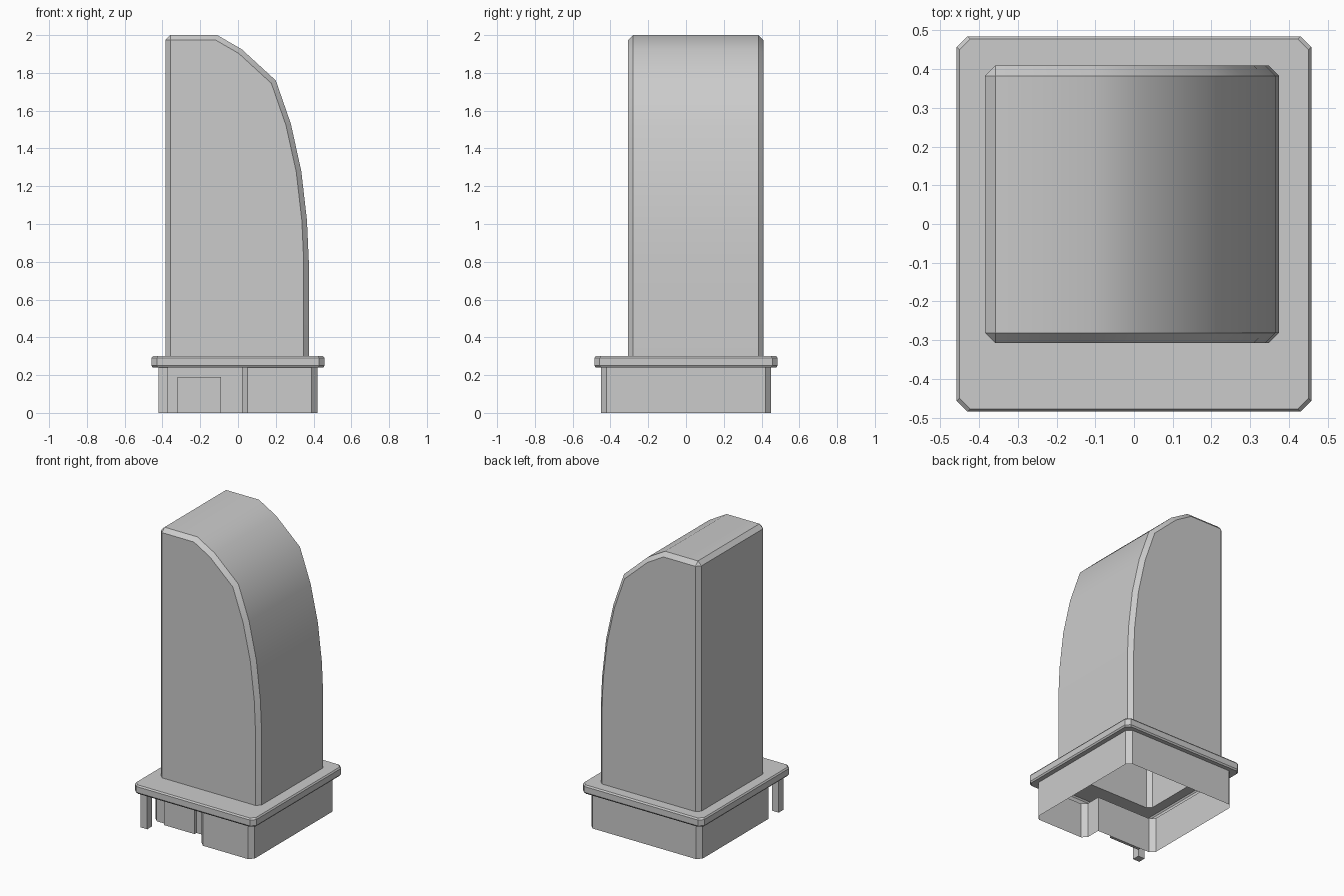
import bpy
import bmesh
import math

if "Cube" in bpy.data.objects:
    bpy.data.objects.remove(bpy.data.objects["Cube"], do_unlink=True)

grey = bpy.data.materials.new("concrete_grey")
grey.use_nodes = True
GREY = (0.6, 0.6, 0.6, 1)
grey.diffuse_color = GREY
grey.node_tree.nodes["Principled BSDF"].inputs["Base Color"].default_value = GREY


def finish(name, bm, smooth=False):
    bmesh.ops.recalc_face_normals(bm, faces=bm.faces)
    mesh = bpy.data.meshes.new(name)
    bm.to_mesh(mesh)
    bm.free()
    mesh.materials.append(grey)
    obj = bpy.data.objects.new(name, mesh)
    bpy.context.collection.objects.link(obj)
    if smooth:
        bpy.ops.object.select_all(action='DESELECT')
        obj.select_set(True)
        bpy.context.view_layer.objects.active = obj
        bpy.ops.object.shade_smooth_by_angle(angle=math.radians(30))
    return obj


def octagon(x0, x1, y0, y1, c):
    """Rectangle with cut corners."""
    return [(x0 + c, y0), (x1 - c, y0), (x1, y0 + c), (x1, y1 - c),
            (x1 - c, y1), (x0 + c, y1), (x0, y1 - c), (x0, y0 + c)]


def loop(bm, outline, z):
    return [bm.verts.new((x, y, z)) for x, y in outline]


def wall(bm, low, high):
    n = len(low)
    for i in range(n):
        j = (i + 1) % n
        bm.faces.new((low[i], low[j], high[j], high[i]))


def ring(bm, outer, inner):
    """Flat face between two outlines."""
    edges = []
    for vs in (outer, inner):
        for i, v in enumerate(vs):
            pair = (v, vs[(i + 1) % len(vs)])
            edges.append(bm.edges.get(pair) or bm.edges.new(pair))
    bmesh.ops.triangle_fill(bm, edges=edges, use_beauty=True)


def box(name, lo, hi):
    bm = bmesh.new()
    corners = [(lo[0], lo[1]), (hi[0], lo[1]), (hi[0], hi[1]), (lo[0], hi[1])]
    low, high = loop(bm, corners, lo[2]), loop(bm, corners, hi[2])
    wall(bm, low, high)
    bm.faces.new(low)
    bm.faces.new(high)
    return finish(name, bm)


EAVE, DECK, CUT = 0.24, 0.30, 0.027
RECESS = -0.32

# Ground floor walls, open below, with a recessed entrance at the front
base = [(0.05, -0.45), (0.39, -0.45), (0.42, -0.42), (0.42, 0.42),
        (0.39, 0.45), (-0.39, 0.45), (-0.42, 0.42), (-0.42, RECESS + 0.03),
        (-0.39, RECESS), (0.02, RECESS), (0.02, -0.42)]
bm = bmesh.new()
wall(bm, loop(bm, base, 0), loop(bm, base, EAVE))
finish("ground_floor", bm)

# Deck slab with softened rims, open inside
tower_foot = octagon(-0.385, 0.375, -0.308, 0.41, CUT)
bm = bmesh.new()
levels = []
for z, inset in ((EAVE, 0.007), (EAVE + 0.01, 0), (DECK - 0.01, 0), (DECK, 0.007)):
    hx, hy = 0.458 - inset, 0.485 - inset
    levels.append(loop(bm, octagon(-hx, hx, -hy, hy, 0.028), z))
for low, high in zip(levels, levels[1:]):
    wall(bm, low, high)
ring(bm, levels[0], loop(bm, base, EAVE))
ring(bm, levels[-1], loop(bm, tower_foot, DECK))
finish("deck_slab", bm)

# Tower with one curved side and cut edges
profile = [(-0.385, DECK), (0.375, DECK), (0.375, 0.80), (0.365, 1.02),
           (0.335, 1.28), (0.28, 1.53), (0.20, 1.76), (0.02, 1.925),
           (-0.11, 2.0), (-0.385, 2.0)]
bm = bmesh.new()
front = [bm.verts.new((x, -0.308, z)) for x, z in profile]
back = [bm.verts.new((x, 0.41, z)) for x, z in profile]
wall(bm, front, back)
bm.faces.new(front)
bm.faces.new(back)
bmesh.ops.recalc_face_normals(bm, faces=bm.faces)
floor_edge = lambda e: all(v.co.z < DECK + 0.001 for v in e.verts)
rims = [e for vs in (front, back) for e in
        (bm.edges.get((v, vs[i - 1])) for i, v in enumerate(vs))
        if not floor_edge(e)]
rims.append(bm.edges.get((front[-1], back[-1])))
bmesh.ops.bevel(bm, geom=rims, offset=CUT, offset_type='OFFSET',
                segments=1, profile=0.5, affect='EDGES')
under = [f for f in bm.faces if all(v.co.z < DECK + 0.001 for v in f.verts)]
bmesh.ops.delete(bm, geom=under, context='FACES')
finish("tower", bm, smooth=True)

# Entrance details
box("entrance_pillar", (-0.42, -0.45, 0), (-0.37, -0.40, EAVE))
box("entrance_door", (-0.32, RECESS - 0.02, 0), (-0.09, RECESS, 0.19))
